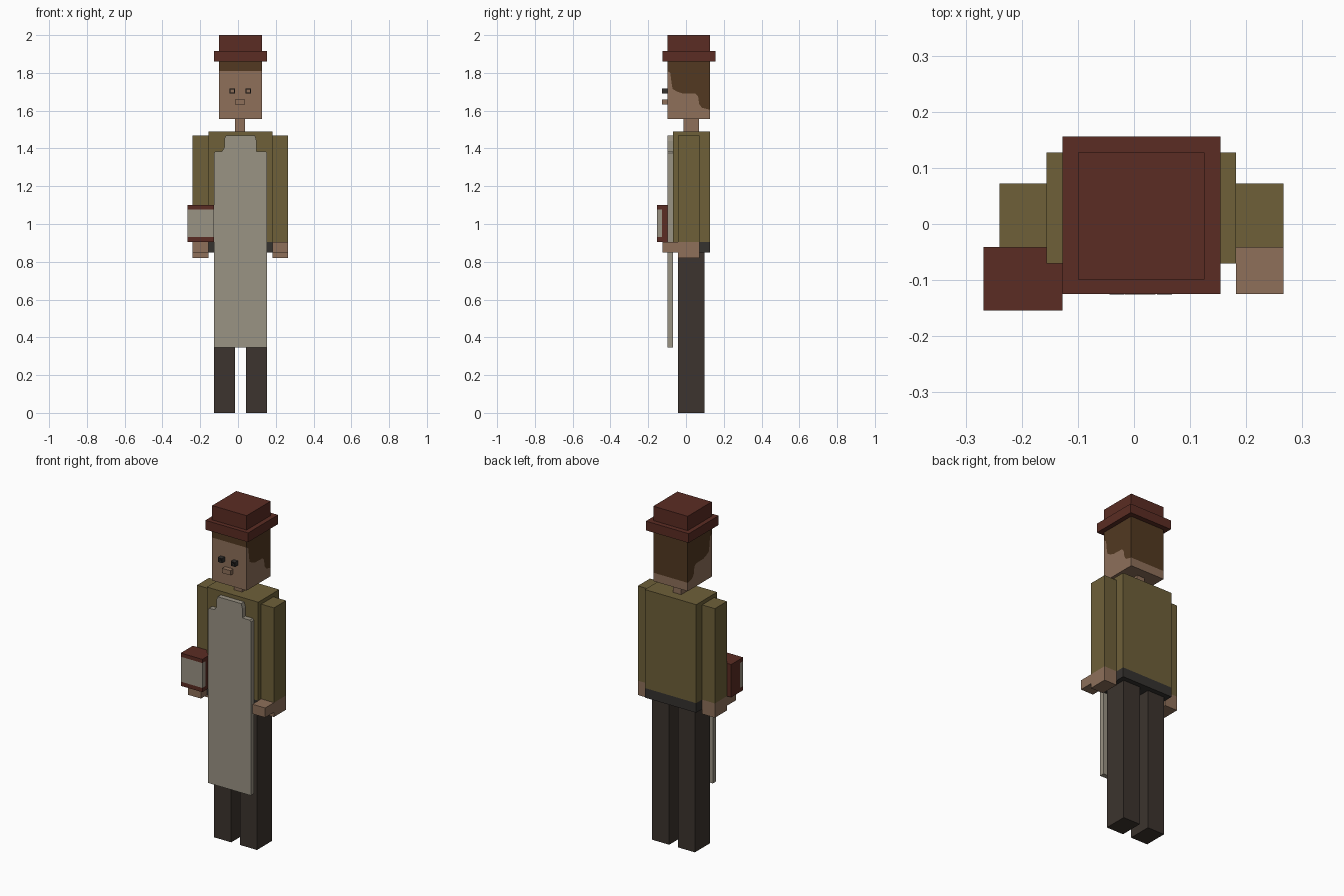
import bpy, bmesh

if "Cube" in bpy.data.objects:
    bpy.data.objects.remove(bpy.data.objects["Cube"])


def lin(c):
    c /= 255
    return c / 12.92 if c <= 0.04045 else ((c + 0.055) / 1.055) ** 2.4


def material(name, r, g, b):
    m = bpy.data.materials.new(name)
    m.diffuse_color = (lin(r), lin(g), lin(b), 1)
    m.use_nodes = True
    m.node_tree.nodes["Principled BSDF"].inputs["Base Color"].default_value = m.diffuse_color
    return m


RED = material("dark_red", 91, 44, 35)
OLIVE = material("olive", 110, 96, 57)
SKIN = material("skin", 142, 112, 90)
LINEN = material("linen_grey", 154, 147, 132)
DARK = material("dark_brown", 60, 52, 46)
CHARCOAL = material("charcoal", 53, 50, 47)
HAIR = material("hair_brown", 82, 57, 33)


def finish(name, bm, *mats):
    bmesh.ops.recalc_face_normals(bm, faces=bm.faces)
    me = bpy.data.meshes.new(name)
    bm.to_mesh(me)
    bm.free()
    for m in mats:
        me.materials.append(m)
    ob = bpy.data.objects.new(name, me)
    bpy.context.collection.objects.link(ob)
    return ob


def box_bm(x0, x1, y0, y1, z0, z1):
    bm = bmesh.new()
    bmesh.ops.create_cube(bm, size=1)
    for v in bm.verts:
        v.co = (x1 if v.co.x > 0 else x0, y1 if v.co.y > 0 else y0, z1 if v.co.z > 0 else z0)
    return bm


def box(name, mat, *dims):
    return finish(name, box_bm(*dims), mat)


def prism(bm, pts, to3d, a, b, mat=0, seam=0):
    """Extrude a profile from a to b; the first `seam` points stay open."""
    va = [bm.verts.new(to3d(p, a)) for p in pts]
    vb = [bm.verts.new(to3d(p, b)) for p in pts]
    faces = [bm.faces.new(va), bm.faces.new(vb[::-1])]
    n = len(pts)
    for i in range(n):
        if i >= seam - 1:
            j = (i + 1) % n
            faces.append(bm.faces.new((va[i], vb[i], vb[j], va[j])))
    for f in faces:
        f.material_index = mat


# Hat
box("hat_crown", RED, -0.10, 0.126, -0.099, 0.127, 1.915, 2.0)
box("hat_brim", RED, -0.127, 0.154, -0.125, 0.156, 1.86, 1.915)

# Head: skin below and hair above a shared wavy hairline
hairline = [(-0.099, 1.81), (-0.083, 1.80), (-0.077, 1.75), (-0.071, 1.715), (-0.045, 1.70),
            (-0.02, 1.692), (0.05, 1.69), (0.064, 1.675), (0.07, 1.635), (0.085, 1.615), (0.127, 1.605)]
bm = bmesh.new()
for mat, z in ((0, 1.555), (1, 1.86)):
    prism(bm, hairline + [(0.127, z), (-0.099, z)], lambda p, x: (x, p[0], p[1]),
          -0.10, 0.126, mat, len(hairline))
bmesh.ops.remove_doubles(bm, verts=bm.verts, dist=0.0001)
finish("head", bm, SKIN, HAIR)
box("neck", SKIN, -0.016, 0.036, -0.014, 0.069, 1.49, 1.555)
box("mouth", SKIN, -0.016, 0.038, -0.126, -0.099, 1.632, 1.66)

# Eyes: small dark open frames
for side, x in (("right", -0.044), ("left", 0.041)):
    bm = bmesh.new()
    t, w, z = 0.005, 0.027, 1.69
    for d in ((x, x + t, z, z + w), (x + w - t, x + w, z, z + w),
              (x + t, x + w - t, z, z + t), (x + t, x + w - t, z + w - t, z + w)):
        prism(bm, [(d[0], d[2]), (d[1], d[2]), (d[1], d[3]), (d[0], d[3])],
              lambda p, y: (p[0], y, p[1]), -0.126, -0.099)
    finish(side + "_eye", bm, CHARCOAL)

# Torso and waistband
box("jacket", OLIVE, -0.156, 0.182, -0.07, 0.127, 0.905, 1.49)
box("waistband", CHARCOAL, -0.156, 0.182, -0.07, 0.127, 0.848, 0.905)

# Arms, hands and legs on both sides
for side, ax0, ax1, lx0, lx1 in (("right", -0.24, -0.156, -0.127, -0.015),
                                 ("left", 0.182, 0.266, 0.042, 0.154)):
    box(side + "_sleeve", OLIVE, ax0, ax1, -0.042, 0.072, 0.905, 1.468)
    bm = bmesh.new()
    prism(bm, [(0.072, 0.82), (0.072, 0.905), (-0.125, 0.905), (-0.125, 0.848),
               (-0.042, 0.848), (-0.042, 0.82)], lambda p, x: (x, p[0], p[1]), ax0, ax1)
    finish(side + "_hand", bm, SKIN)
    box(side + "_leg", DARK, lx0, lx1, -0.042, 0.098, 0, 0.848)

# Apron with a narrower bib
apron = [(-0.127, 0.345), (0.154, 0.345), (0.154, 1.375), (0.147, 1.385), (0.098, 1.385),
         (0.098, 1.44), (0.09, 1.468), (-0.064, 1.468), (-0.072, 1.45), (-0.072, 1.405),
         (-0.085, 1.385), (-0.12, 1.385), (-0.127, 1.375)]
bm = bmesh.new()
prism(bm, apron, lambda p, y: (p[0], y, p[1]), -0.099, -0.07)
finish("apron", bm, LINEN)

# Book: red cover, pale pages wrapping around the front edge
bm = box_bm(-0.268, -0.127, -0.154, -0.041, 0.905, 1.10)
for co, no in (((0, -0.126, 0), (0, 1, 0)), ((0, 0, 0.93), (0, 0, 1)), ((0, 0, 1.078), (0, 0, 1))):
    bmesh.ops.bisect_plane(bm, geom=bm.verts[:] + bm.edges[:] + bm.faces[:],
                           plane_co=co, plane_no=no)
for f in bm.faces:
    c = f.calc_center_median()
    f.material_index = int(c.y < -0.126 and 0.93 < c.z < 1.078 and abs(f.normal.z) < 0.5)
finish("book", bm, RED, LINEN)
